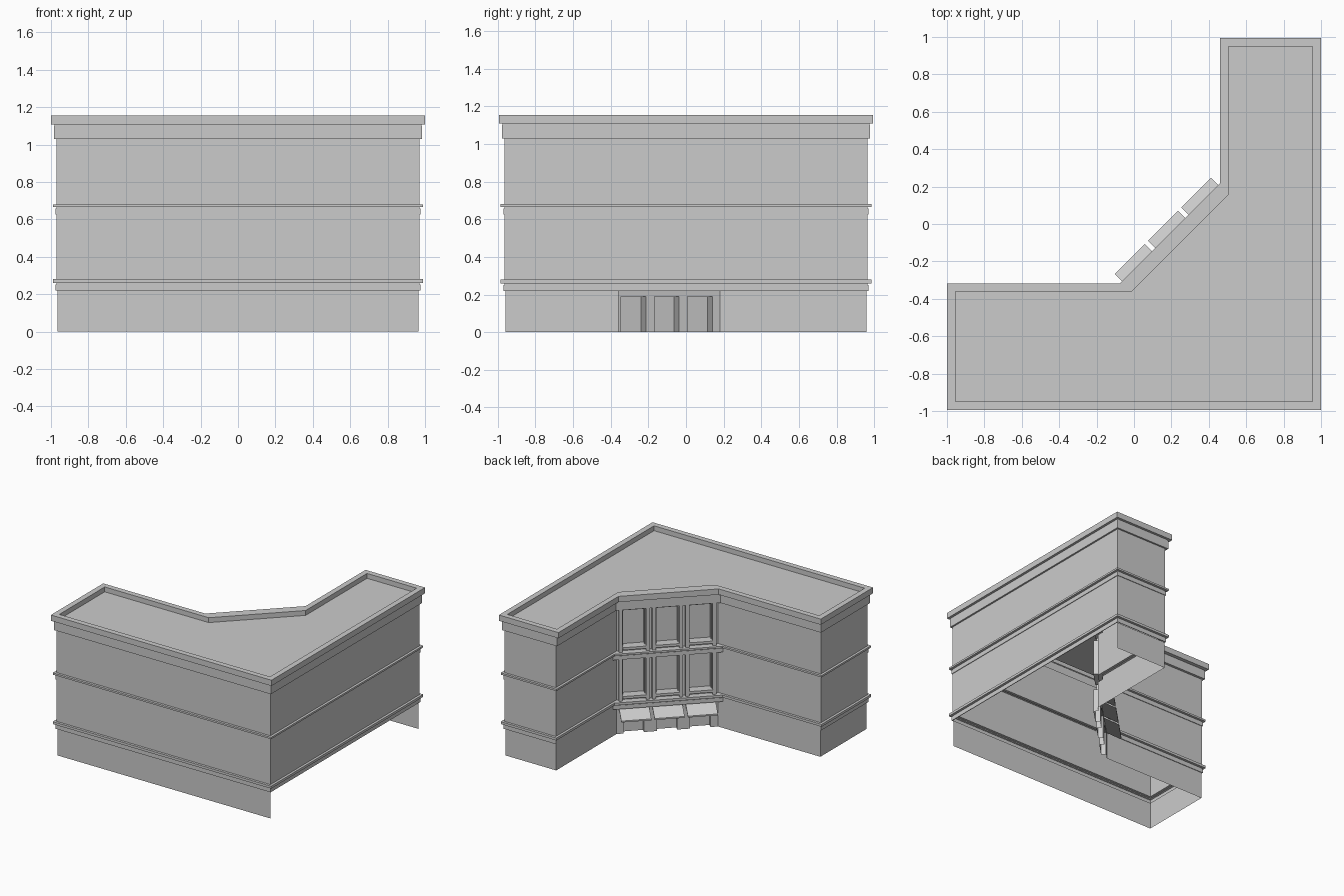
import bpy, bmesh, math

if "Cube" in bpy.data.objects:
    bpy.data.objects.remove(bpy.data.objects["Cube"])

grey = bpy.data.materials.new("plain grey")
grey.diffuse_color = (0.6, 0.6, 0.6, 1)
grey.use_nodes = True
grey.node_tree.nodes["Principled BSDF"].inputs["Base Color"].default_value = grey.diffuse_color
R2 = math.sqrt(2)
C = 0.325                      # diagonal wall lies on x - y = C
S0, S1 = -0.40, 0.685          # ends of the diagonal wall, s = x + y
BAYS = (-0.21, 0.145, 0.50)    # bay centres along s


def make(name, bm):
    me = bpy.data.meshes.new(name)
    bm.to_mesh(me)
    bm.free()
    me.materials.append(grey)
    ob = bpy.data.objects.new(name, me)
    bpy.context.collection.objects.link(ob)
    return ob


def outline(o, i, c):
    """L-shaped plan: outer offset o, courtyard offset i, diagonal plane c"""
    x, y, a, b = 0.97 + o, 0.965 + o, 0.505 - i, -0.362 + i
    return [(-x, -y), (x, -y), (x, y), (a, y), (a, a - c), (b + c, b), (-x, b)]


def loft(name, rings, skip=(), cap=False):
    bm = bmesh.new()
    vs = [[bm.verts.new((x, y, z)) for x, y in outline(o, i, c)] for o, i, c, z in rings]
    for lo, hi in zip(vs, vs[1:]):
        for k in range(7):
            if k not in skip:
                n = (k + 1) % 7
                bm.faces.new((lo[k], lo[n], hi[n], hi[k]))
    if cap:
        bm.faces.new(vs[-1])
    bmesh.ops.delete(bm, geom=[v for v in bm.verts if not v.link_faces], context='VERTS')
    return make(name, bm)


def P(s, out, z):
    """Point on the diagonal front, pushed outward by out"""
    return ((s + C) / 2 - out / R2, (s - C) / 2 + out / R2, z)


def front_box(name, s0, s1, out0, out1, z0, z1, drop=0.0):
    """Box on the diagonal front; drop lowers its outer edge"""
    bm = bmesh.new()
    v = [bm.verts.new(P(s, o, z - (drop if o == out1 else 0)))
         for s in (s0, s1) for o in (out0, out1) for z in (z0, z1)]
    for f in ((0, 1, 3, 2), (4, 6, 7, 5), (0, 4, 5, 1), (2, 3, 7, 6), (0, 2, 6, 4), (1, 5, 7, 3)):
        bm.faces.new([v[k] for k in f])
    bmesh.ops.recalc_face_normals(bm, faces=bm.faces)
    return make(name, bm)


def bay_wall(name, z0, z1, w0, w1, half, depth=0.038):
    """Diagonal wall strip with three recessed panels"""
    bm = bmesh.new()

    def quad(*pts):
        bm.faces.new([bm.verts.new(p) for p in pts])

    def loop(a, b, lo, hi, out):
        return [P(a, out, lo), P(a, out, hi), P(b, out, hi), P(b, out, lo)]

    cuts = [S0] + [s for m in BAYS for s in (m - half, m + half)] + [S1]
    zs = [z0, w0, w1, z1]
    for n, (a, b) in enumerate(zip(cuts, cuts[1:])):
        for r, (lo, hi) in enumerate(zip(zs, zs[1:])):
            if hi - lo < 1e-4:
                continue
            if n % 2 and r == 1:
                f, g = loop(a, b, lo, hi, 0), loop(a, b, lo, hi, -depth)
                quad(*g)
                for k in range(4 if lo > 0 else 3):
                    m = (k + 1) % 4
                    quad(f[k], f[m], g[m], g[k])
            else:
                quad(*loop(a, b, lo, hi, 0))
    bmesh.ops.remove_doubles(bm, verts=bm.verts, dist=1e-5)
    return make(name, bm)


# Storey walls; the diagonal (edge 4) is separate, ground right side is open
loft("ground_walls", [(-0.005, 0, C, 0), (-0.005, 0, C, 0.22)], skip=(1, 4))
loft("middle_walls", [(0, 0, C, 0.28), (0, 0, C, 0.63)], skip=(4,))
loft("upper_walls", [(0, 0, C, 0.68), (0, 0, C, 1.03)], skip=(4,))

# Moulded bands between the storeys
for name, z, zt in (("lower_band", 0.22, 0.28), ("middle_band", 0.625, 0.68)):
    loft(name, [(0, 0, C, z), (0.005, 0.005, 0.27, z), (0.005, 0.005, 0.27, z + 0.032),
                (0, 0, 0.28, z + 0.032), (0, 0, 0.28, z + 0.04),
                (0.02, 0.02, 0.25, z + 0.04), (0.02, 0.02, 0.25, zt), (0, 0, C, zt)])

# Cornice, parapet and sunken roof
loft("parapet_roof", [(0, 0, C, 1.03), (0.014, 0.02, 0.27, 1.03), (0.014, 0.02, 0.27, 1.10),
                      (0.01, 0.015, 0.275, 1.10), (0.01, 0.015, 0.275, 1.108),
                      (0.03, 0.045, 0.242, 1.108), (0.03, 0.045, 0.242, 1.155),
                      (-0.015, 0, 0.35, 1.155), (-0.015, 0, 0.35, 1.115)], cap=True)

# Diagonal entrance front
bay_wall("door_wall", 0, 0.22, 0, 0.19, 0.108)
bay_wall("middle_window_wall", 0.28, 0.63, 0.32, 0.61, 0.115)
bay_wall("upper_window_wall", 0.68, 1.03, 0.72, 1.01, 0.115)

# Awnings, pilasters and sills per bay
for n, m in enumerate(BAYS):
    front_box(f"awning_{n}", m - 0.16, m + 0.16, 0, 0.113, 0.21, 0.222, 0.065)
    for floor, z0, z1 in (("middle", 0.28, 0.63), ("upper", 0.68, 1.03)):
        for side in (-1, 1):
            s = m + side * 0.145
            front_box(f"{floor}_pilaster_{n}_{side}", s - 0.02, s + 0.02, 0, 0.03, z0, z1)
        front_box(f"{floor}_sill_{n}", m - 0.125, m + 0.125, 0, 0.035, z0 + 0.02, z0 + 0.04)
